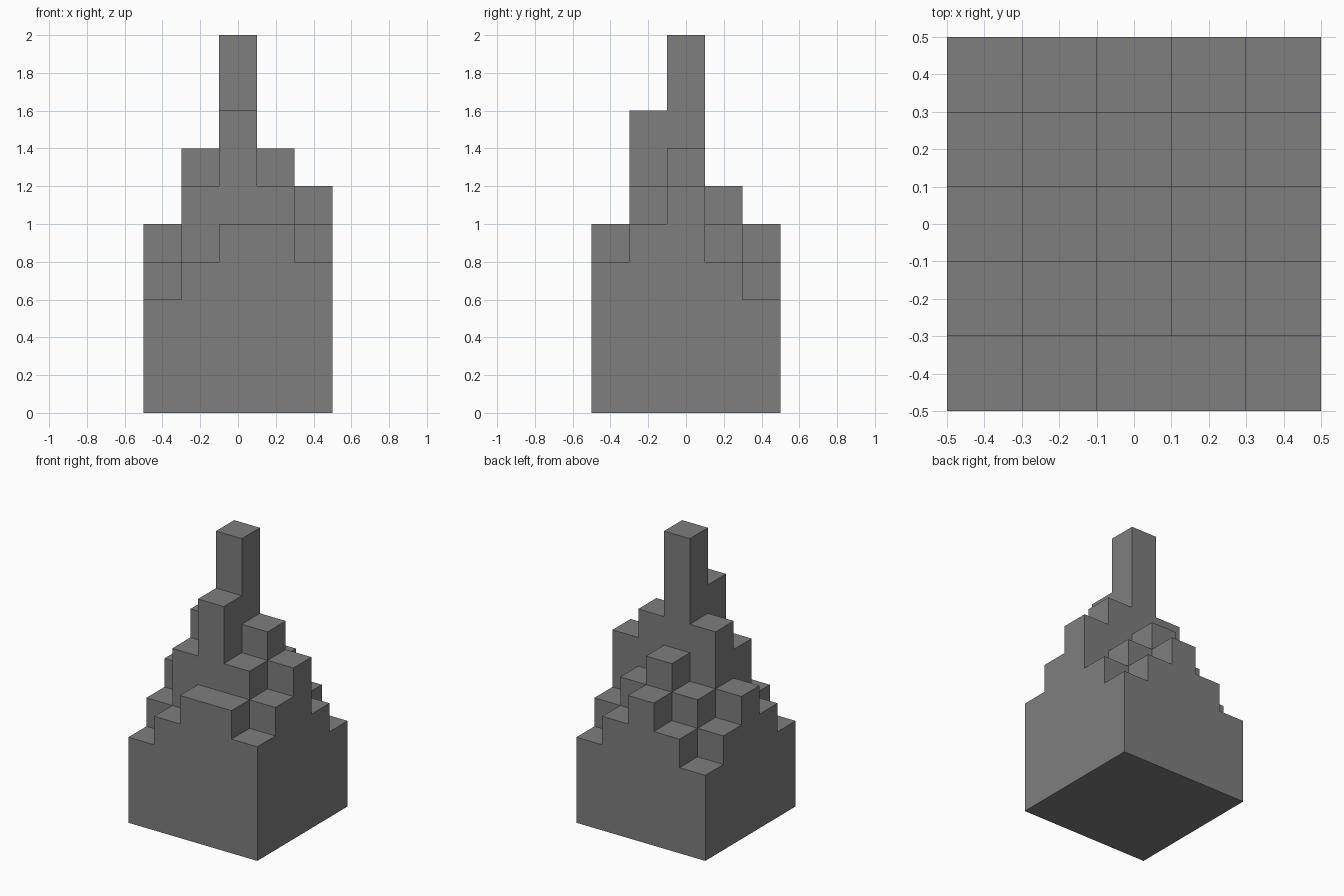
import bpy
import bmesh
import math
from mathutils import Vector

cube = bpy.data.objects.get("Cube")
if cube:
    bpy.data.objects.remove(cube, do_unlink=True)

UNIT = 0.2
# Column heights in blocks: one string per row from front to back, left to right along x
ROWS = ["34554", "46865", "577" "", "45654", "34543"]
ROWS[2] = [5, 7, 10, 7, 6]          # the centre row holds the spire
HEIGHTS = [[int(h) for h in row] for row in ROWS]
SIZE = len(HEIGHTS)


def filled(cell):
    x, y, z = cell
    return 0 <= x < SIZE and 0 <= y < SIZE and 0 <= z < HEIGHTS[y][x]


def add_block_face(bm, cell, axis, side):
    """Add the square on one side of a block, wound outward."""
    normal = Vector((0, 0, 0))
    normal[axis] = side
    u, v = Vector((0, 0, 0)), Vector((0, 0, 0))
    u[(axis + 1) % 3] = 0.5
    v[(axis + 2) % 3] = 0.5 * side
    middle = Vector(cell) + Vector((0.5 - SIZE / 2, 0.5 - SIZE / 2, 0.5)) + normal / 2
    corners = (middle - u - v, middle + u - v, middle + u + v, middle - u + v)
    bm.faces.new([bm.verts.new(c * UNIT) for c in corners])


# Stepped tower: only the exposed sides of the stacked blocks
bm = bmesh.new()
for y, row in enumerate(HEIGHTS):
    for x, height in enumerate(row):
        for z in range(height):
            for axis in range(3):
                for side in (-1, 1):
                    neighbour = [x, y, z]
                    neighbour[axis] += side
                    if not filled(neighbour):
                        add_block_face(bm, (x, y, z), axis, side)

# Weld the blocks and merge their flush faces
bmesh.ops.remove_doubles(bm, verts=bm.verts[:], dist=UNIT / 100)
bmesh.ops.dissolve_limit(bm, angle_limit=math.radians(1),
                         verts=bm.verts[:], edges=bm.edges[:])

mesh = bpy.data.meshes.new("stepped_tower")
bm.to_mesh(mesh)
bm.free()
tower = bpy.data.objects.new("stepped_tower", mesh)
bpy.context.collection.objects.link(tower)

# Plain grey stone
grey = bpy.data.materials.new("stone_grey")
grey.use_nodes = True
colour = (0.21, 0.21, 0.21, 1)
grey.diffuse_color = colour
grey.node_tree.nodes["Principled BSDF"].inputs["Base Color"].default_value = colour
mesh.materials.append(grey)
